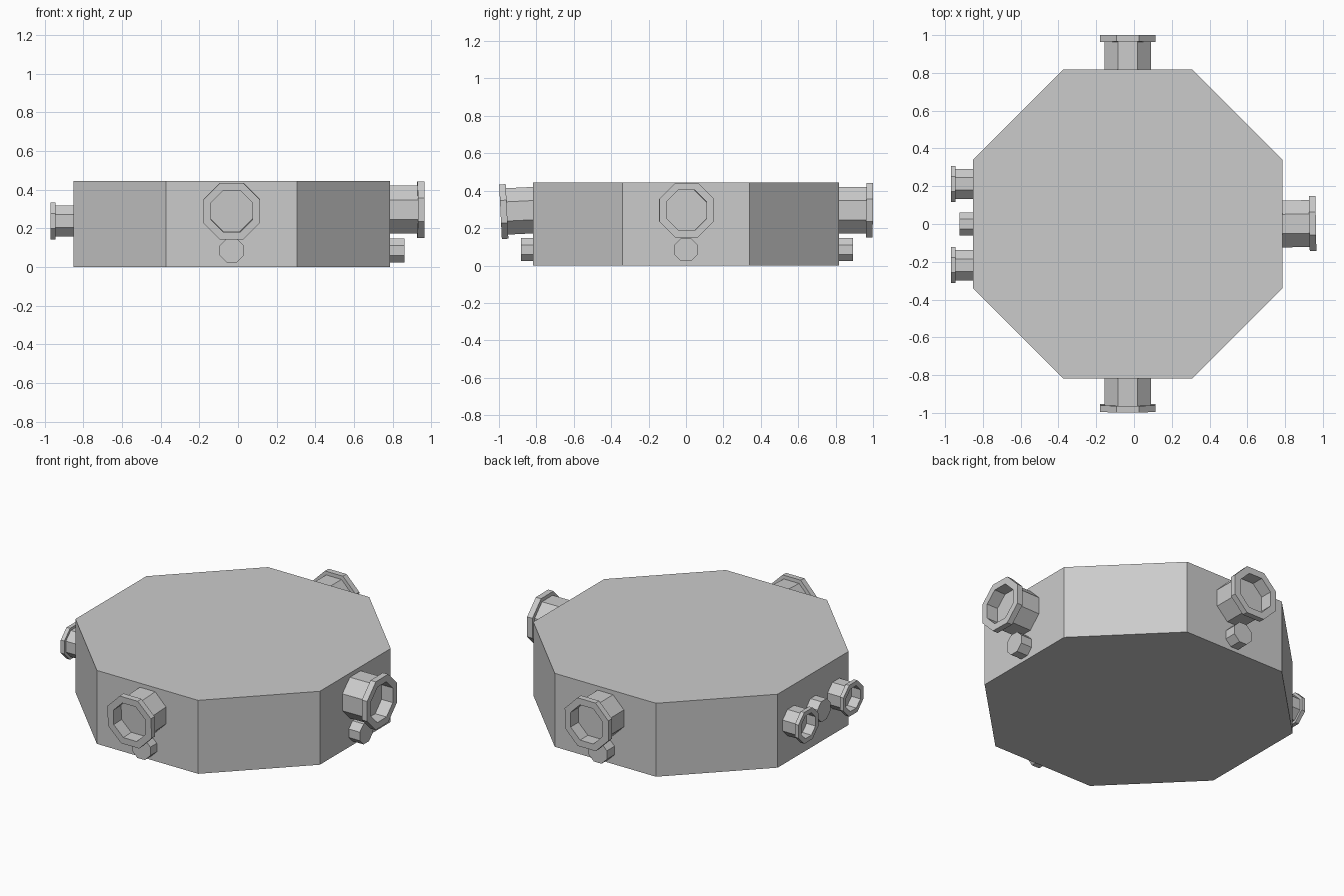
import bpy, bmesh, math
from mathutils import Matrix, Vector

if "Cube" in bpy.data.objects:
    bpy.data.objects.remove(bpy.data.objects["Cube"])

CX = -0.033  # body centre in x


def lathe8(name, profile, matrix=Matrix(), cap_start=False):
    """Octagonal lathe; profile = (half width across flats, distance along axis)."""
    bm = bmesh.new()
    rings = []
    for half, d in profile:
        r = half / math.cos(math.pi / 8)
        rings.append([bm.verts.new((r * math.cos(math.pi / 8 + k * math.pi / 4),
                                    r * math.sin(math.pi / 8 + k * math.pi / 4), d))
                      for k in range(8)])
    for a, b in zip(rings, rings[1:]):
        for k in range(8):
            j = (k + 1) % 8
            bm.faces.new((a[k], a[j], b[j], b[k]))
    bm.faces.new(rings[-1])
    if cap_start:
        bm.faces.new(rings[0][::-1])
    me = bpy.data.meshes.new(name)
    bm.to_mesh(me)
    bm.free()
    ob = bpy.data.objects.new(name, me)
    bpy.context.collection.objects.link(ob)
    ob.matrix_world = matrix
    return ob


def facing(pos, angle, tilt=0.0, yaw=0.0):
    """Local z points outward at the given heading; tilt lowers the tip."""
    a, t = math.radians(angle + yaw), math.radians(tilt)
    n = Vector((math.cos(a) * math.cos(t), math.sin(a) * math.cos(t), -math.sin(t)))
    side = Vector((-math.sin(a), math.cos(a), 0))
    up = n.cross(side)
    m = Matrix((side, up, n)).transposed().to_4x4()
    return Matrix.Translation(pos) @ m


def socket(name, pos, angle, pipe, rim, hole, length, lip, depth, tilt=0.0, yaw=0.0):
    """Hollow pipe with a flanged rim."""
    prof = [(pipe, -0.015), (pipe, length - lip), (rim, length - lip), (rim, length),
            (hole, length), (hole, length - depth)]
    return lathe8(name, prof, facing(pos, angle, tilt, yaw))


def stub(name, pos, angle, length):
    return lathe8(name, [(0.062, -0.01), (0.062, length)], facing(pos, angle))


# main octagonal chamber
lathe8("chamber_body", [(0.819, 0), (0.819, 0.445)],
       Matrix.Translation((CX, 0, 0)), cap_start=True)

# large sockets, each with a small stub beneath: front, back, right
for side, x, y, ang, length, tilt, yaw, slen in (
        ("front", CX, -0.819, -90, 0.173, 2.8, 0, 0.062),
        ("back", CX, 0.819, 90, 0.180, 0.4, 0, 0.074),
        ("right", CX + 0.819, 0, 0, 0.177, 0, 1.0, 0.074)):
    socket(side + "_socket", (x, y, 0.296), ang, 0.124, 0.146, 0.107,
           length, 0.035, 0.075, tilt, yaw)
    stub(side + "_stub", (x, y, 0.085), ang, slen)

# left side: two smaller sockets with a stub between them
for label, y in (("rear", 0.212), ("fore", -0.218)):
    socket("left_" + label + "_socket", (CX - 0.819, y, 0.237), 180,
           0.08, 0.095, 0.068, 0.117, 0.024, 0.06)
stub("left_stub", (CX - 0.819, 0, 0.237), 180, 0.073)
